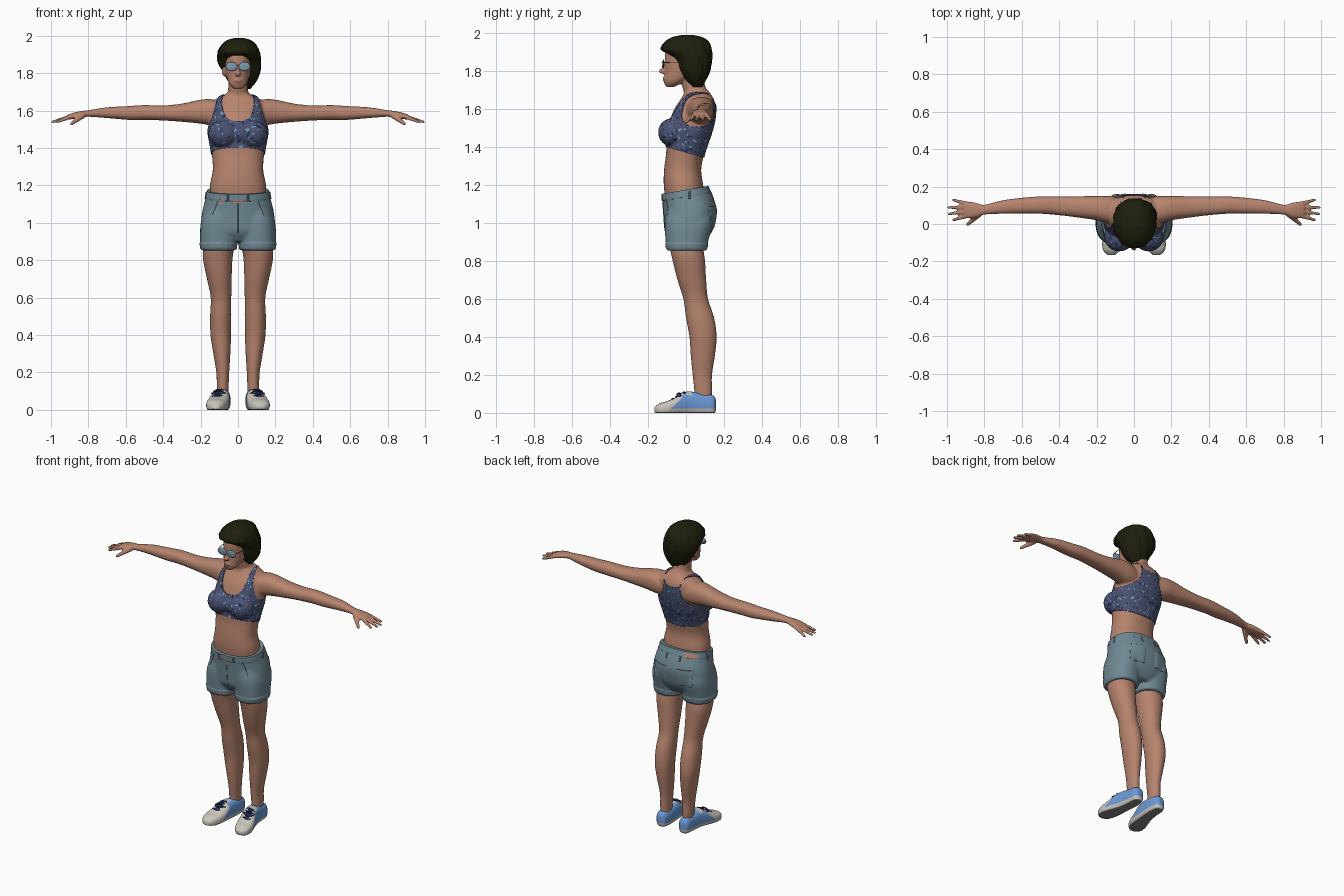
import bpy, bmesh, math
from mathutils import Vector, Matrix, noise
from mathutils.bvhtree import BVHTree

if "Cube" in bpy.data.objects:
    bpy.data.objects.remove(bpy.data.objects["Cube"])


def material(name, r, g, b):
    m = bpy.data.materials.new(name)
    m.use_nodes = True
    m.diffuse_color = (r, g, b, 1)
    node = m.node_tree.nodes["Principled BSDF"]
    node.inputs["Base Color"].default_value = (r, g, b, 1)
    node.inputs["Roughness"].default_value = 0.8
    return m


skin = material("skin", .47, .23, .155)
lips = material("lips", .35, .15, .105)
hair = material("dark hair", .013, .014, .004)
pale = material("pale blue", .19, .33, .42)
violet = material("violet blue fabric", .07, .085, .17)
navy = material("navy", .015, .03, .11)
denim = material("faded denim", .165, .255, .3)
white = material("off white", .58, .56, .5)
blue = material("shoe blue", .15, .32, .68)
grey = material("grey rubber", .22, .22, .22)

AXES = {"x": lambda t, u, v: (t, u, v), "y": lambda t, u, v: (u, t, v), "z": lambda t, u, v: (u, v, t)}


def spline(a, b, c, d, t):
    return b + .5 * t * (c - a + t * (2 * a - 5 * b + 4 * c - d + t * (3 * (b - c) + d - a)))


def loft(bm, rows, axis="z", side=1, power=2.3, count=40, steps=5):
    """Skin rounded sections given as (position, u min, u max, v min, v max)."""
    fine = []
    for i in range(len(rows) - 1):
        quad = [rows[max(0, min(len(rows) - 1, i + k))] for k in (-1, 0, 1, 2)]
        fine += [[spline(*p, s / steps) for p in zip(*quad)] for s in range(steps)]
    fine.append(rows[-1])
    rings = []
    for t, u0, u1, v0, v1 in fine:
        ring = []
        for k in range(count):
            a = math.tau * k / count
            c, s = (math.copysign(abs(w) ** (2 / power), w) for w in (math.cos(a), math.sin(a)))
            x, y, z = AXES[axis](t, (u0 + u1 + c * (u1 - u0)) / 2, (v0 + v1 + s * (v1 - v0)) / 2)
            ring.append(bm.verts.new((x * side, y, z)))
        rings.append(ring)
    for lo, hi in zip(rings, rings[1:]):
        for k in range(count):
            n = (k + 1) % count
            bm.faces.new((lo[k], lo[n], hi[n], hi[k]))
    bm.faces.new(rings[0])
    bm.faces.new(rings[-1])
    bmesh.ops.recalc_face_normals(bm, faces=bm.faces)


def ball(bm, centre, radii):
    bmesh.ops.create_uvsphere(bm, u_segments=20, v_segments=12, radius=1,
                              matrix=Matrix.Translation(centre) @ Matrix.Diagonal((*radii, 1)))


def limb(bm, a, b, r0, r1, side):
    for k in range(13):
        p, r = Vector(a).lerp(Vector(b), k / 12), r0 + (r1 - r0) * k / 12
        ball(bm, (p.x * side, p.y, p.z), (r, r, r))


def finish(bm, name, mats, angle=50):
    bm.normal_update()
    mesh = bpy.data.meshes.new(name)
    bm.to_mesh(mesh)
    for m in mats:
        mesh.materials.append(m)
    mesh.polygons.foreach_set("use_smooth", [True] * len(mesh.polygons))
    mesh.set_sharp_from_angle(angle=math.radians(angle))
    ob = bpy.data.objects.new(name, mesh)
    bpy.context.collection.objects.link(ob)
    return ob


def fuse(bm, voxel, rounds):
    """Merge overlapping solids into one smooth skin."""
    ob = finish(bm, "temporary", [])
    mod = ob.modifiers.new("merge", "REMESH")
    mod.mode, mod.voxel_size = "VOXEL", voxel
    mod = ob.modifiers.new("relax", "SMOOTH")
    mod.factor, mod.iterations = .5, rounds
    out = bmesh.new()
    deps = bpy.context.evaluated_depsgraph_get()
    out.from_mesh(ob.evaluated_get(deps).to_mesh())
    bpy.data.objects.remove(ob)
    return out


def paint(bm, field, index, raised=0):
    """Cut the mesh along field = 0, then colour and lift the positive part."""
    val = {v: field(v.co) for v in bm.verts}
    new = []
    for e in [e for e in bm.edges if val[e.verts[0]] * val[e.verts[1]] < 0]:
        a, b = e.verts
        new.append(bmesh.utils.edge_split(e, a, val[a] / (val[a] - val[b]))[1])
    if new:
        bmesh.ops.connect_verts(bm, verts=new)
    bm.normal_update()
    for f in bm.faces:
        if field(f.calc_center_median()) > 0:
            f.material_index = index
    if raised:
        for v in [v for v in bm.verts if val.get(v, -1) > 0]:
            v.co += v.normal * raised


def tube(name, points, radius, mat, cyclic=False):
    cu = bpy.data.curves.new(name, "CURVE")
    cu.dimensions, cu.bevel_depth, cu.bevel_resolution, cu.use_fill_caps = "3D", radius, 2, True
    sp = cu.splines.new("POLY")
    sp.points.add(len(points) - 1)
    for p, q in zip(sp.points, points):
        p.co = (*q, 1)
    sp.use_cyclic_u = cyclic
    cu.materials.append(mat)
    bpy.context.collection.objects.link(bpy.data.objects.new(name, cu))


# Body: torso, head, arms, hands and legs fused into one skin
bm = bmesh.new()
torso = [(1, .14, -.09, .1), (1.1, .15, -.105, .1), (1.2, .15, -.117, .09), (1.28, .135, -.115, .08),
         (1.36, .139, -.105, .095), (1.42, .148, -.103, .115), (1.48, .158, -.1, .135),
         (1.54, .153, -.085, .15), (1.6, .146, -.06, .155), (1.64, .138, -.035, .15),
         (1.67, .105, -.015, .135), (1.69, .062, -.012, .12), (1.72, .052, -.02, .1), (1.79, .05, -.03, .095)]
loft(bm, [(z, -w, w, a, b) for z, w, a, b in torso])
head = [(1.715, .022, -.104, -.06), (1.74, .045, -.116, -.01), (1.77, .058, -.114, .05), (1.8, .065, -.113, .09),
        (1.84, .07, -.112, .11), (1.9, .068, -.108, .11), (1.95, .055, -.075, .08)]
loft(bm, [(z, -w, w, a, b) for z, w, a, b in head], power=2.1)
ball(bm, (0, -.122, 1.797), (.015, .022, .014))
ball(bm, (0, -.112, 1.82), (.009, .016, .025))
ball(bm, (0, -.112, 1.757), (.022, .012, .011))
ball(bm, (0, -.06, 1.475), (.055, .063, .05))
arm = [(.08, .01, .14, 1.52, 1.64), (.14, .005, .15, 1.52, 1.66), (.2, .02, .15, 1.53, 1.658),
       (.3, .035, .148, 1.54, 1.637), (.4, .047, .147, 1.547, 1.627), (.5, .055, .147, 1.55, 1.629),
       (.58, .055, .142, 1.55, 1.624), (.7, .055, .127, 1.56, 1.617), (.8, .05, .103, 1.567, 1.602),
       (.84, .037, .112, 1.562, 1.597), (.88, .03, .12, 1.555, 1.588), (.91, .035, .12, 1.552, 1.578)]
leg = [(.06, .05, .11, .045, .135), (.12, .05, .113, .043, .137), (.2, .047, .116, .035, .137),
       (.3, .041, .132, .025, .152), (.4, .037, .147, .018, .161), (.5, .036, .149, 0, .148),
       (.6, .036, .146, -.014, .116), (.7, .034, .166, -.045, .106), (.8, .03, .186, -.07, .1),
       (.88, .02, .186, -.085, .09), (1, .012, .165, -.08, .09)]
fingers = [(.042, .022, .965), (.066, .054, .988), (.09, .088, .99), (.11, .128, .965)]
for s in (1, -1):
    loft(bm, arm, "x", s)
    loft(bm, leg, "z", s, power=2.1)
    ball(bm, (s * .078, -.072, 1.475), (.076, .07, .07))
    ball(bm, (s * .073, 0, 1.81), (.013, .018, .03))
    for y0, y1, tip in fingers:
        limb(bm, (.895, y0, 1.567), (tip, y1, 1.54), .012, .0085, s)
    limb(bm, (.83, .05, 1.573), (.89, -.002, 1.53), .016, .01, s)
body = fuse(bm, .006, 4)
top = body.copy()
paint(body, lambda p: 1 - math.hypot(p.x / .022, (p.z - 1.757) / .007) if p.y < -.08 else -1, 1)
finish(body, "body", [skin, lips])


# Sports top: a shell lifted off the body, cut at neck, armholes and hem
def top_field(p):
    back = max(0, min(1, (p.y + .02) / .12))
    arm_hole = math.hypot((abs(p.x) - .2) / (.075 + .065 * back), (p.z - 1.625) / (.125 + .01 * back)) - 1
    across, down = abs(p.x) / (.088 - .018 * back), abs(p.z - 1.71) / (.168 - .078 * back)
    neck = (across ** 3 + down ** 3) ** (1 / 3) - 1
    hem = (p.z - 1.385 + .3 * (p.y + .05)) / .1
    return min(arm_hole, neck, hem, (.2 - abs(p.x)) / .1)


far = [v for v in top.verts if abs(v.co.x) > .23 or not 1.3 < v.co.z < 1.72]
bmesh.ops.delete(top, geom=far, context="VERTS")
paint(top, top_field, 1)
bmesh.ops.delete(top, geom=[f for f in top.faces if f.material_index == 0], context="FACES")
top.normal_update()
for f in top.faces:
    f.material_index = 0
for v in top.verts:
    v.co += v.normal * .005
paint(top, lambda p: noise.noise(p * 62 + Vector((7, 3, 5))) - .43, 2)
paint(top, lambda p: noise.noise(p * 52) - .4, 1)
shell = finish(top, "sports_top", [violet, navy, pale])
thick = shell.modifiers.new("thickness", "SOLIDIFY")
thick.thickness = .005

# Denim shorts with waistband, cuffs, back pockets and gaps at the waist
bm = bmesh.new()
hips = [(.9, .14, -.075, .1), (.95, .19, -.108, .135), (1, .198, -.115, .153), (1.07, .189, -.12, .161),
        (1.13, .174, -.126, .145), (1.19, .162, -.13, .118), (1.24, .158, -.13, .112)]
loft(bm, [(z, -w, w, a, b) for z, w, a, b in hips])
for s in (1, -1):
    loft(bm, [(.856, .008, .199, -.102, .11), (.9, .006, .203, -.107, .116),
              (1, .004, .199, -.112, .14), (1.08, .01, .17, -.1, .13)], "z", s)
shorts = fuse(bm, .008, 4)
cut = bmesh.ops.bisect_plane(shorts, geom=shorts.verts[:] + shorts.edges[:] + shorts.faces[:],
                             plane_co=(0, 0, 1.172), plane_no=(0, -.17, 1), clear_outer=True)
rim = [e for e in cut["geom_cut"] if isinstance(e, bmesh.types.BMEdge)]
bmesh.ops.holes_fill(shorts, edges=rim, sides=0)
paint(shorts, lambda p: p.z - 1.135 - .17 * p.y, 0, .002)
paint(shorts, lambda p: .895 - p.z, 0, .003)
paint(shorts, lambda p: min(.05 - abs(abs(p.x) - .09), .055 - abs(p.z - 1.03)) if p.y > .03 else -1, 0, .004)
for x, w, h, front in ((-.105, .035, .014, -1), (-.09, .007, .016, 1), (0, .028, .007, 1)):
    level = 1.15 if front < 0 else 1.135
    paint(shorts, lambda p: min(w - abs(p.x - x), h - abs(p.z - level - .17 * p.y)) if p.y * front < 0 else -1, 1)
surface = BVHTree.FromBMesh(shorts)
finish(shorts, "shorts", [denim, skin])


def on_shorts(x, y, z):
    return surface.find_nearest(Vector((x, y, z)))[0]


tube("fly_seam", [on_shorts(0, -.16, 1.1 - k * .03) for k in range(7)], .002, denim)
for s in (1, -1):
    for x, y, z in ((.06, -.16, 1.135), (.06, .2, 1.175), (.19, .02, 1.155)):
        tube("belt_loop", [on_shorts(s * x, y, z + d) for d in (.015, 0, -.025)], .005, denim)
    tube("front_pocket_seam", [on_shorts(s * (.11 + .06 * math.sin(k * .3)), -.15, 1.12 - .012 * k)
                               for k in range(6)], .002, denim)

# Short swept hair, longer on the left
bm = bmesh.new()
loft(bm, [(1.715, -.03, .065, .03, .085), (1.76, -.055, .1, -.01, .11), (1.8, -.077, .117, -.035, .125),
          (1.85, -.104, .122, -.055, .135), (1.885, -.11, .121, -.092, .137), (1.912, -.108, .116, -.13, .135),
          (1.95, -.088, .098, -.112, .12), (1.975, -.06, .07, -.075, .088), (1.988, -.02, .03, -.02, .035)],
     power=2.1, count=72)
for v in bm.verts:
    a = math.atan2(v.co.y, v.co.x)
    k = 1 + .018 * math.sin(13 * a + 25 * v.co.z) + .012 * math.sin(29 * a - 30 * v.co.z)
    v.co.x, v.co.y = v.co.x * k, v.co.y * k
finish(bm, "hair", [hair])

# Glasses
for s in (1, -1):
    bm = bmesh.new()
    ball(bm, (s * .034, -.119, 1.836), (.031, .005, .023))
    finish(bm, "lens", [pale])
    tube("lens_frame", [(s * .034 + .031 * math.cos(a), -.119, 1.836 + .023 * math.sin(a))
                        for a in [math.tau * k / 24 for k in range(24)]], .0015, grey, True)
    tube("glasses_arm", [(s * .064, -.118, 1.842), (s * .072, -.08, 1.844), (s * .076, 0, 1.845)], .002, grey)
tube("glasses_bridge", [(-.005, -.122, 1.842), (0, -.127, 1.845), (.005, -.122, 1.842)], .002, grey)

# Sneakers with pale toe, tongue and sole, and dark laces
shoe = [(.157, .065, .1, .01, .07), (.14, .048, .118, -.01, .093), (.08, .04, .125, -.012, .105),
        (.02, .042, .135, -.012, .112), (-.02, .045, .147, -.012, .106), (-.06, .05, .161, -.012, .08),
        (-.1, .058, .17, -.012, .062), (-.14, .075, .165, -.01, .05), (-.165, .1, .142, .003, .03)]


def off_centre(p):
    return abs(abs(p.x) - .1 + .15 * p.y)


def shoe_pale(p):
    tongue = min(.03 - off_centre(p), p.z - .05, .03 - p.y)
    return max(p.z - .1 - p.y, .024 - p.z, tongue) if p.y < -.02 else max(.024 - p.z, tongue)


for s, label in ((1, "left"), (-1, "right")):
    bm = bmesh.new()
    loft(bm, shoe, "y", s, power=2.6)
    for v in bm.verts:
        v.co.z = max(v.co.z, 0)
    tree = BVHTree.FromBMesh(bm)
    paint(bm, shoe_pale, 1)
    paint(bm, lambda p: min(.016 - off_centre(p), p.z - .05, .035 - abs(p.y + .035)), 3)
    paint(bm, lambda p: .004 - p.z, 2)
    finish(bm, label + "_sneaker", [blue, white, grey, navy])
    for y in (-.075, -.055, -.035, -.015):
        pts = [tree.ray_cast(Vector((s * (.1 - .15 * y + d * .013), y + .004 * abs(d), .3)), Vector((0, 0, -1)))[0]
               for d in (-2, -1, 0, 1, 2)]
        tube(label + "_lace", pts, .004, navy)
    for d in (1, -1):
        tube(label + "_lace_bow", [(s * .104 + d * .018 * (1 - math.cos(a)), -.035 - .012 * math.sin(a),
                                    .104 - .008 * (1 - math.cos(a)))
                                   for a in [math.tau * k / 12 for k in range(12)]], .0035, navy, True)
